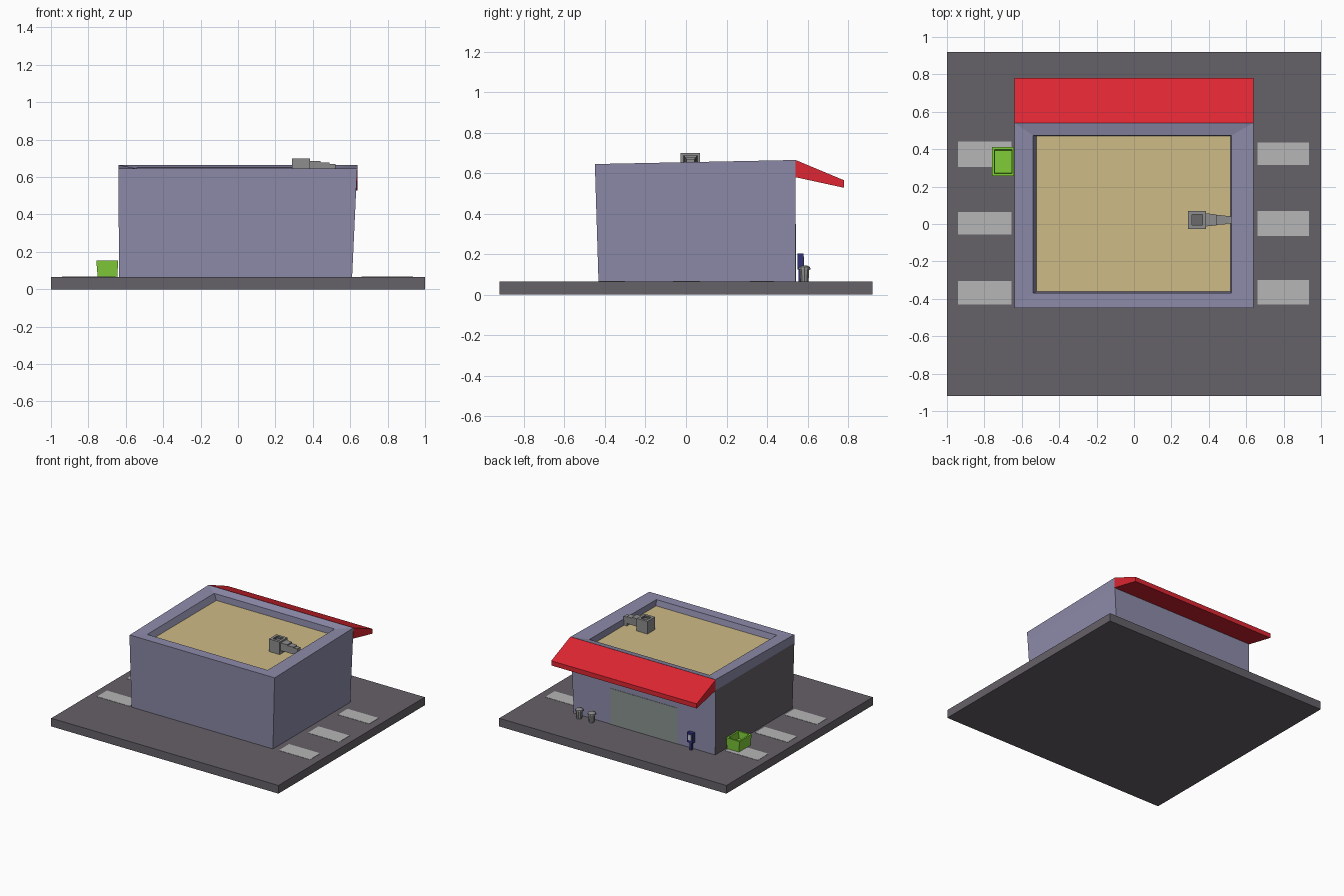
import bpy, bmesh, math

if "Cube" in bpy.data.objects:
    bpy.data.objects.remove(bpy.data.objects["Cube"])


def material(name, hexcode):
    m = bpy.data.materials.new(name)
    lin = [(int(hexcode[i:i + 2], 16) / 255) ** 2.2 for i in (0, 2, 4)]
    m.diffuse_color = (*lin, 1)
    m.use_nodes = True
    m.node_tree.nodes["Principled BSDF"].inputs["Base Color"].default_value = m.diffuse_color
    return m


ASPHALT = material("asphalt", "656168")
WALL = material("wall", "8C8AA8")
TAN = material("roof_tan", "CDB985")
RED = material("awning_red", "DC2A35")
GREEN = material("bin_green", "7FCB3B")
STRIPE = material("stripe_grey", "B4B4B4")
METAL = material("metal_grey", "8C8C8C")
DARK = material("dark_grey", "6A6A6A")
BLUE = material("booth_blue", "35357A")
PALE = material("pale_grey", "C5C9D6")
GLASS = material("glass", "8A928E")


def loft(name, rings, *mats, paint=None):
    """Skin equal-length rings of points, capping both ends; paint(ring, side) picks a slot."""
    bm = bmesh.new()
    vs = [[bm.verts.new(p) for p in r] for r in rings]
    n = len(rings[0])
    bm.faces.new(vs[0][::-1])
    for i in range(len(vs) - 1):
        for j in range(n):
            k = (j + 1) % n
            f = bm.faces.new((vs[i][j], vs[i][k], vs[i + 1][k], vs[i + 1][j]))
            f.material_index = paint(i, j) if paint else 0
    cap = bm.faces.new(vs[-1])
    cap.material_index = paint(len(vs), 0) if paint else 0
    bmesh.ops.recalc_face_normals(bm, faces=bm.faces)
    me = bpy.data.meshes.new(name)
    bm.to_mesh(me)
    bm.free()
    for m in mats:
        me.materials.append(m)
    ob = bpy.data.objects.new(name, me)
    bpy.context.collection.objects.link(ob)
    return ob


def rect(x0, x1, y0, y1, z, zb=None):
    zb = z if zb is None else zb
    return [(x0, y0, z), (x1, y0, z), (x1, y1, zb), (x0, y1, zb)]


def box(name, x0, x1, y0, y1, z0, z1, mat):
    return loft(name, [rect(x0, x1, y0, y1, z0), rect(x0, x1, y0, y1, z1)], mat)


def lathe(name, x, y, profile, mat, n=10):
    return loft(name, [[(x + r * math.cos(math.tau * i / n), y + r * math.sin(math.tau * i / n), z)
                        for i in range(n)] for r, z in profile], mat)


# Paved lot
G = 0.065
box("parking_lot", -1, 1, -0.92, 0.92, 0, G, ASPHALT)

# Parking stripes on both sides
for side, x0, x1, spans in (
        ("left", -0.94, -0.655, ((0.305, 0.44), (-0.055, 0.065), (-0.43, -0.305))),
        ("right", 0.66, 0.935, ((0.315, 0.435), (-0.065, 0.07), (-0.43, -0.30)))):
    for i, (y0, y1) in enumerate(spans):
        box(f"{side}_stripe_{i + 1}", x0, x1, y0, y1, G - 0.005, G + 0.002, STRIPE)

# Shop body: tapered walls, sloping parapet, sunken tan roof, dark left wall
loft("shop_building", [
    rect(-0.635, 0.61, -0.432, 0.54, G),
    rect(-0.64, 0.634, -0.448, 0.54, 0.58),
    rect(-0.638, 0.638, -0.45, 0.54, 0.645, 0.665),
    rect(-0.54, 0.52, -0.37, 0.473, 0.645, 0.65),
    rect(-0.52, 0.515, -0.36, 0.47, 0.60),
], WALL, TAN, ASPHALT,
    paint=lambda i, j: 1 if i == 5 else (2 if (i, j) == (0, 3) else 0))

# Glass storefront
box("storefront_glass", -0.304, 0.286, 0.53, 0.543, G, 0.35, GLASS)

# Sloping red awning along the storefront side
profile = [(0.541, 0.665), (0.78, 0.565), (0.78, 0.528), (0.541, 0.58)]
loft("awning", [[(x, y, z) for y, z in profile] for x in (-0.64, 0.64)], RED)

# Rooftop vent unit with recessed top
loft("vent_unit", [
    rect(0.29, 0.385, -0.026, 0.07, 0.60),
    rect(0.29, 0.385, -0.026, 0.07, 0.70),
    rect(0.31, 0.365, -0.005, 0.05, 0.70),
    rect(0.31, 0.365, -0.005, 0.05, 0.685),
], METAL, DARK, paint=lambda i, j: 1 if i >= 2 else 0)

# Tapering duct that steps down to the parapet
for i, (x0, x1, h0, h1, z0, z1) in enumerate((
        (0.385, 0.44, 0.035, 0.029, 0.625, 0.687),
        (0.44, 0.49, 0.027, 0.023, 0.622, 0.677),
        (0.49, 0.52, 0.021, 0.019, 0.60, 0.670))):
    loft(f"vent_duct_{i + 1}", [
        [(x, 0.022 + s * h, z) for s, z in ((-1, z0), (1, z0), (1, z1), (-1, z1))]
        for x, h in ((x0, h0), (x1, h1))], METAL)

# Open green bin
loft("dumpster", [
    rect(-0.75, -0.645, 0.262, 0.405, G),
    rect(-0.758, -0.641, 0.256, 0.411, 0.155),
    rect(-0.745, -0.653, 0.27, 0.397, 0.155),
    rect(-0.742, -0.656, 0.273, 0.394, 0.10),
], GREEN)

# Pair of litter bins
for i, x in enumerate((0.42, 0.53)):
    lathe(f"litter_bin_{i + 1}", x, 0.585,
          [(0.021, G), (0.025, 0.125), (0.031, 0.125), (0.029, 0.136), (0.015, 0.143)], METAL)

# Pay phone on a post
box("phone_post", -0.449, -0.431, 0.556, 0.574, G, 0.13, BLUE)
box("phone_case", -0.465, -0.415, 0.55, 0.58, 0.125, 0.203, BLUE)
box("phone_panel", -0.453, -0.427, 0.575, 0.583, 0.145, 0.188, PALE)
